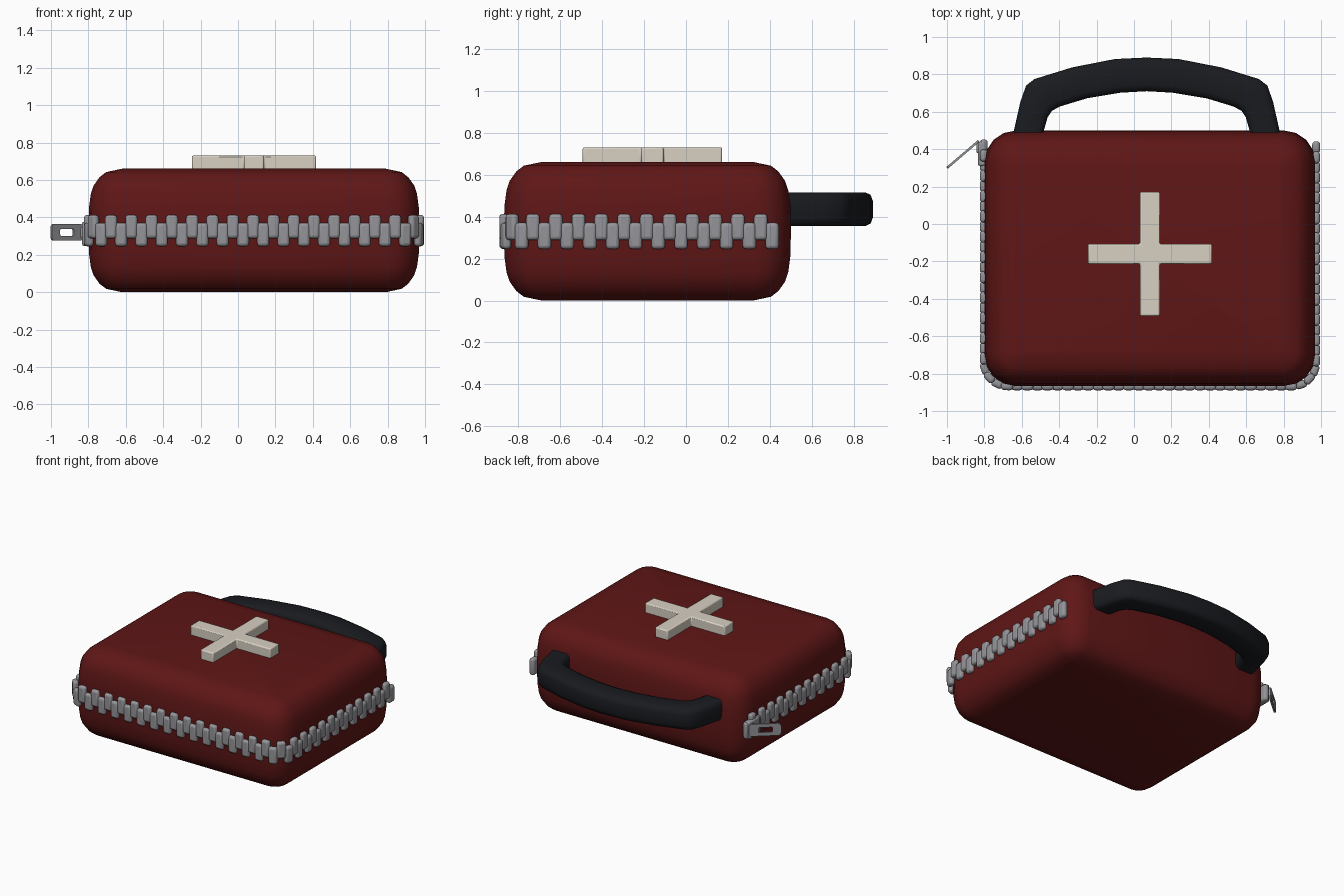
import bpy, bmesh, math
from mathutils import Matrix, Vector

if "Cube" in bpy.data.objects:
    bpy.data.objects.remove(bpy.data.objects["Cube"])

CX = 0.085  # centre line of the case


def material(name, rgb):
    m = bpy.data.materials.new(name)
    m.diffuse_color = (*rgb, 1)
    m.use_nodes = True
    m.node_tree.nodes["Principled BSDF"].inputs["Base Color"].default_value = m.diffuse_color
    return m


RED = material("red_fabric", (0.115, 0.008, 0.008))
BLACK = material("black_rubber", (0.010, 0.011, 0.014))
CREAM = material("cream", (0.68, 0.63, 0.54))
METAL = material("metal", (0.30, 0.30, 0.32))


def finish(name, bm, mat, bevel=0, segments=2, angle=40):
    bmesh.ops.recalc_face_normals(bm, faces=bm.faces)
    me = bpy.data.meshes.new(name)
    bm.to_mesh(me)
    bm.free()
    ob = bpy.data.objects.new(name, me)
    bpy.context.collection.objects.link(ob)
    me.materials.append(mat)
    if bevel:
        b = ob.modifiers.new("bevel", "BEVEL")
        b.width, b.segments, b.limit_method = bevel, segments, "ANGLE"
    bpy.ops.object.select_all(action="DESELECT")
    ob.select_set(True)
    bpy.context.view_layer.objects.active = ob
    bpy.ops.object.shade_smooth_by_angle(angle=math.radians(angle))
    return ob


def loft(bm, rings):
    """Skin a list of equal-length rings and cap both ends."""
    vs = [[bm.verts.new(p) for p in r] for r in rings]
    n = len(vs[0])
    for a, b in zip(vs, vs[1:]):
        for i in range(n):
            bm.faces.new((a[i], a[(i + 1) % n], b[(i + 1) % n], b[i]))
    bm.faces.new(vs[0])
    bm.faces.new(vs[-1])


def rounded_rect(x0, x1, y0, y1, r, z, seg=4):
    corners = [(x1 - r, y1 - r), (x0 + r, y1 - r), (x0 + r, y0 + r), (x1 - r, y0 + r)]
    return [(cx + r * math.cos(a), cy + r * math.sin(a), z)
            for k, (cx, cy) in enumerate(corners)
            for a in [math.pi / 2 * (k + i / seg) for i in range(seg + 1)]]


def box(bm, centre, size, rot=None):
    m = Matrix.Translation(centre) @ (rot or Matrix()) @ Matrix.Diagonal((*size, 1))
    bmesh.ops.create_cube(bm, size=1, matrix=m)


# padded case body: (height, inset) profile mirrored about mid height
half = [(0, 0.18), (0.018, 0.095), (0.045, 0.06), (0.09, 0.028), (0.135, 0.013), (0.21, 0.003)]
profile = half + [(0.33, 0)] + [(0.66 - z, d) for z, d in reversed(half)]
bm = bmesh.new()
loft(bm, [rounded_rect(-0.8 + d, 0.97 - d, -0.868 + d, 0.5 - d, max(0.02, 0.17 - 0.9 * d), z)
          for z, d in profile])
finish("case_body", bm, RED, angle=60)

# cross emblem on the lid
L, W = 0.332, 0.053
quarter = [(L, -W), (L, W), (W, W)]
pts = [Matrix.Rotation(k * math.pi / 2, 2) @ Vector(p) for k in range(4) for p in quarter]
bm = bmesh.new()
loft(bm, [[(p.x + CX, p.y - 0.16, z) for p in pts] for z in (0.64, 0.73)])
finish("cross_emblem", bm, CREAM, bevel=0.008)

# carry handle: outer and inner outline pairs, half then mirrored
pairs = [((-0.725, 0.42), (-0.555, 0.42)), ((-0.71, 0.5), (-0.55, 0.5)),
         ((-0.675, 0.655), (-0.53, 0.57)), ((-0.645, 0.74), (-0.507, 0.605)),
         ((-0.60, 0.775), (-0.465, 0.628)), ((-0.40, 0.837), (-0.32, 0.672)),
         ((-0.17, 0.882), (-0.14, 0.702)), ((0, 0.89), (0, 0.71))]
pairs += [((-o[0], o[1]), (-i[0], i[1])) for o, i in reversed(pairs[:-1])]
section = [(0, .25), (.06, .07), (.2, 0), (.8, 0), (.94, .07), (1, .25),
           (1, .75), (.94, .93), (.8, 1), (.2, 1), (.06, .93), (0, .75)]
rings = []
for o, i in pairs:
    o, i = Vector(o), Vector(i)
    rings.append([(*(o.lerp(i, u) + Vector((0.068, 0))), 0.355 + 0.16 * v) for u, v in section])
bm = bmesh.new()
loft(bm, rings)
finish("carry_handle", bm, BLACK, angle=50)

# zip path: left side, front, right side with rounded corners
X0, X1, Y0, R = -0.803, 0.974, -0.868, 0.13
path = [Vector((X0, 0.42))]
for cx, a0 in ((X0 + R, math.pi), (X1 - R, 1.5 * math.pi)):
    path += [Vector((cx + R * math.cos(a), Y0 + R + R * math.sin(a)))
             for a in [a0 + math.pi / 2 * i / 12 for i in range(13)]]
path.append(Vector((X1, 0.41)))


def along(s):
    for a, b in zip(path, path[1:]):
        d = (b - a).length
        if s <= d + 1e-6:
            return a.lerp(b, s / d), (b - a).normalized()
        s -= d


# interlocking zip teeth, alternately high and low
total = sum((b - a).length for a, b in zip(path, path[1:]))
count = 78
bm = bmesh.new()
for k in range(count + 1):
    p, t = along(total * k / count)
    z = 0.308 if (count - k) % 2 == 0 else 0.35
    box(bm, (p.x, p.y, z), (0.064, 0.042, 0.125),
        Matrix.Rotation(math.atan2(t.y, t.x), 4, "Z"))
finish("zip_teeth", bm, METAL, bevel=0.017, segments=3, angle=60)

# zip slider
bm = bmesh.new()
box(bm, (-0.812, 0.375, 0.312), (0.045, 0.13, 0.13))
box(bm, (-0.832, 0.41, 0.318), (0.022, 0.065, 0.06))
finish("zip_slider", bm, METAL, bevel=0.012)

# pull tab: flat plate with a slot, swung out from the slider
bm = bmesh.new()
length, depth, th = 0.222, 0.09, 0.012
outer = rounded_rect(-length / 2, length / 2, -depth / 2, depth / 2, 0.022, 0)
inner = rounded_rect(-0.052, 0.045, -0.019, 0.019, 0.008, 0)
swing = Matrix.Translation((-0.915, 0.372, 0.32)) @ Matrix.Rotation(math.radians(40.5), 4, "Z") \
    @ Matrix.Rotation(math.pi / 2, 4, "X")
loops = []
for ring, z in ((outer, -th / 2), (outer, th / 2), (inner, th / 2), (inner, -th / 2)):
    loops.append([bm.verts.new(swing @ Vector((x, y, z))) for x, y, _ in ring])
n = len(outer)
for a, b in zip(loops, loops[1:] + loops[:1]):
    for i in range(n):
        bm.faces.new((a[i], a[(i + 1) % n], b[(i + 1) % n], b[i]))
finish("zip_pull_tab", bm, METAL)
